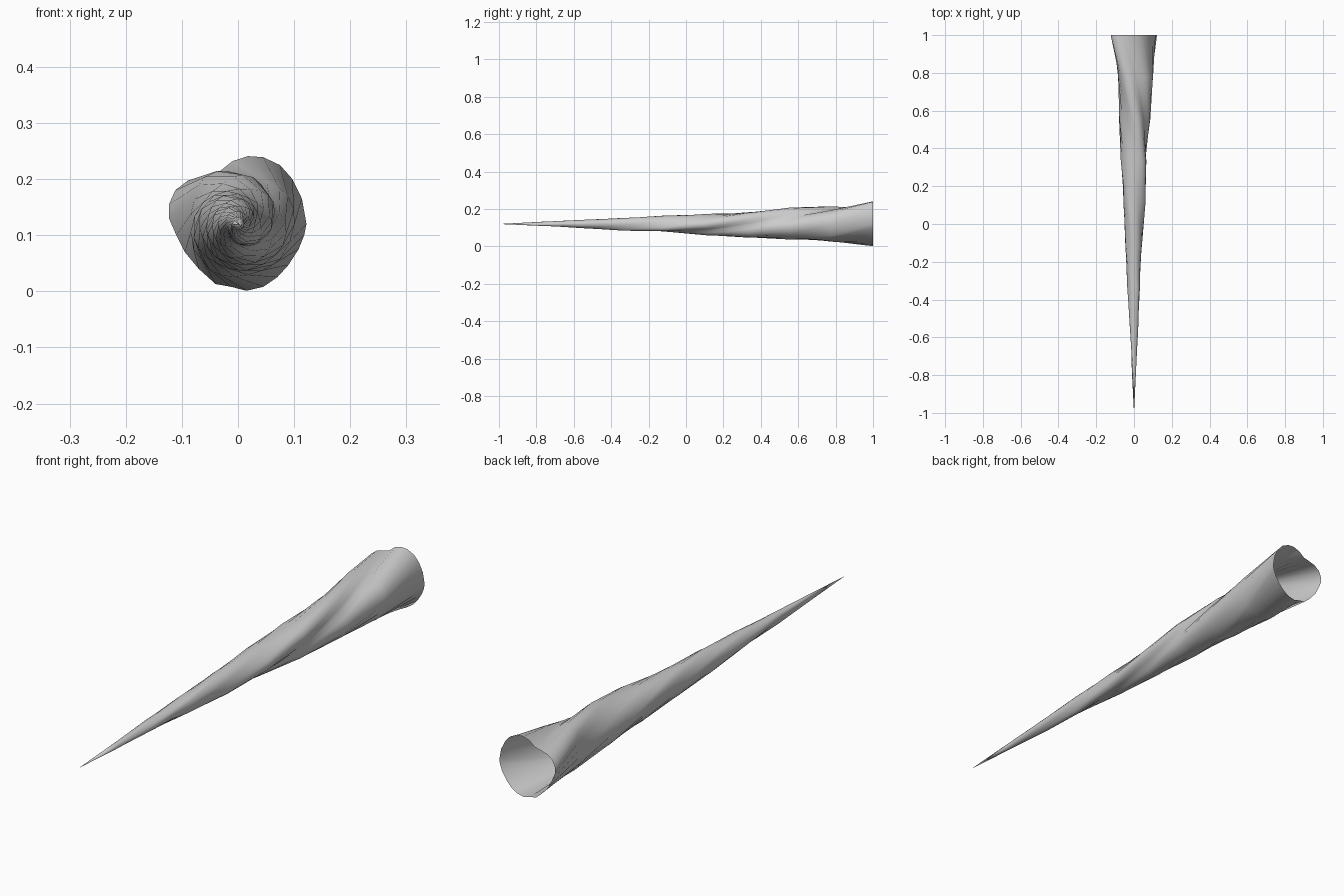
import bpy, bmesh, math

if "Cube" in bpy.data.objects:
    bpy.data.objects.remove(bpy.data.objects["Cube"])

# Lobed cross-section at the open end: (x, z) relative to the axis
profile = [(.122, 0), (.114, .045), (.097, .08), (.075, .105), (.045, .119),
           (.018, .121), (-.01, .112), (-.035, .092), (-.06, .086), (-.09, .077),
           (-.112, .06), (-.123, .035), (-.123, .01), (-.11, -.02), (-.095, -.05),
           (-.07, -.08), (-.04, -.107), (-.012, -.112), (.015, -.119), (.045, -.112),
           (.07, -.095), (.09, -.073), (.108, -.045), (.118, -.02)]
# Ring sizes from the open end towards the tip
scales = [1, .80, .69, .585, .475, .375, .28, .185, .092]
step = 2 / len(scales)
twist = math.radians(40)
axis_z = .12

bm = bmesh.new()
rings = []
for k, s in enumerate(scales):
    c, d = math.cos(-twist * k), math.sin(-twist * k)
    rings.append([bm.verts.new((s * (x * c - z * d), 1 - step * k,
                                axis_z + s * (x * d + z * c))) for x, z in profile])

# Twisted walls, then the pointed tip; the wide end stays open
n = len(profile)
for a, b in zip(rings, rings[1:]):
    for i in range(n):
        j = (i + 1) % n
        bm.faces.new((a[i], a[j], b[j], b[i]))
tip = bm.verts.new((0, -1, axis_z))
for i in range(n):
    bm.faces.new((rings[-1][i], rings[-1][(i + 1) % n], tip))
bmesh.ops.recalc_face_normals(bm, faces=bm.faces)
# Make sure the wall faces outwards
f = max(bm.faces, key=lambda f: f.calc_center_median().x)
if f.normal.x < 0:
    bmesh.ops.reverse_faces(bm, faces=bm.faces)
for f in bm.faces:
    f.smooth = True

mesh = bpy.data.meshes.new("twisted_horn")
bm.to_mesh(mesh)
bm.free()
bpy.context.collection.objects.link(bpy.data.objects.new("twisted_horn", mesh))
